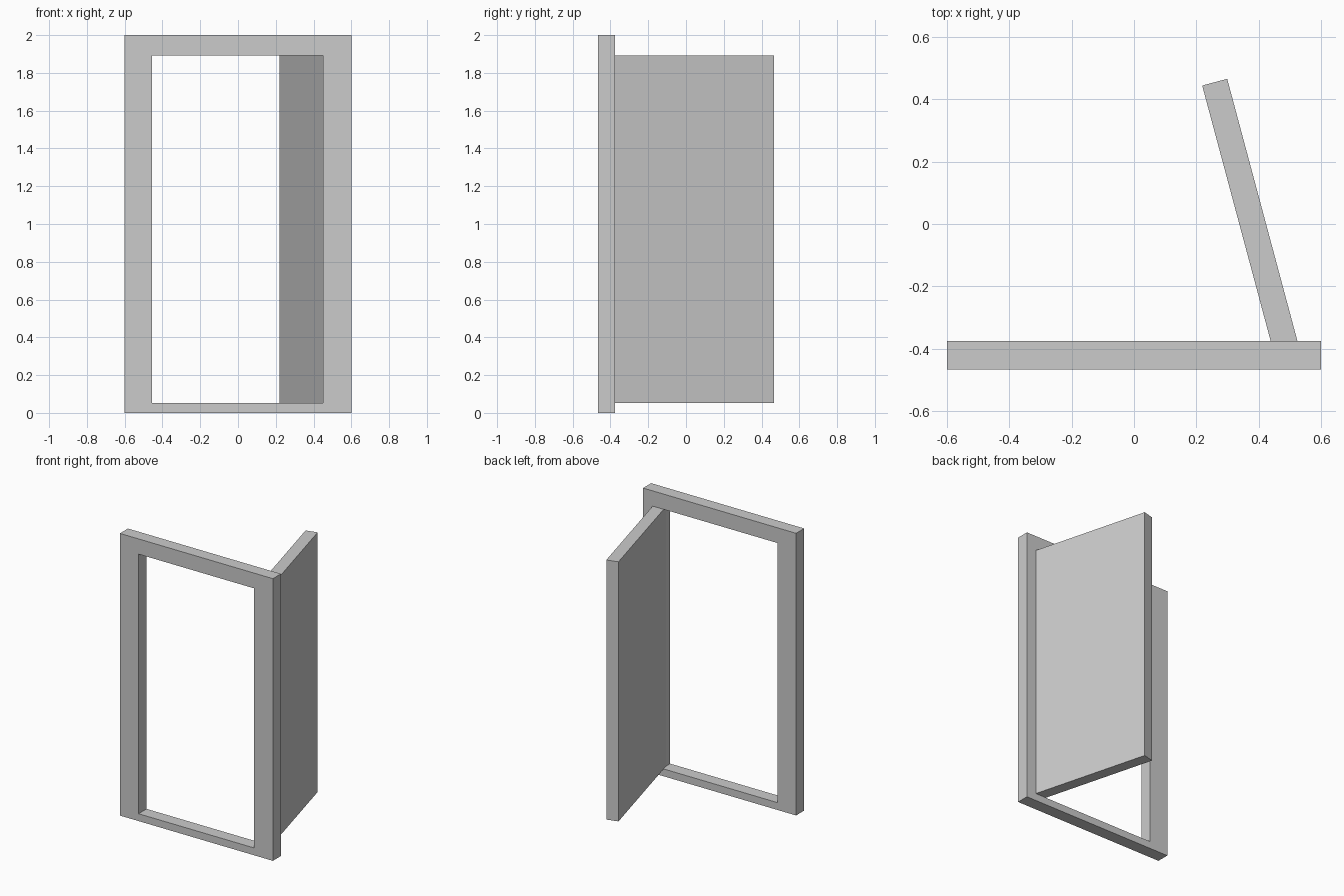
import bpy, bmesh
from math import radians
from mathutils import Matrix

if "Cube" in bpy.data.objects:
    bpy.data.objects.remove(bpy.data.objects["Cube"])


def finish(bm, name):
    bmesh.ops.recalc_face_normals(bm, faces=bm.faces)
    mesh = bpy.data.meshes.new(name)
    bm.to_mesh(mesh)
    bm.free()
    obj = bpy.data.objects.new(name, mesh)
    bpy.context.collection.objects.link(obj)
    return obj


def rectangle(bm, x0, x1, z0, z1, y):
    return [bm.verts.new((x, y, z)) for x, z in ((x0, z0), (x1, z0), (x1, z1), (x0, z1))]


FRONT, BACK = -0.466, -0.376
LEFT, RIGHT, SILL, HEAD = -0.454, 0.45, 0.052, 1.892

# Door frame: mitred ring extruded through its depth
bm = bmesh.new()
outer = rectangle(bm, -0.6, 0.6, 0, 2, FRONT)
inner = rectangle(bm, LEFT, RIGHT, SILL, HEAD, FRONT)
ring = [bm.faces.new((outer[i], outer[(i + 1) % 4], inner[(i + 1) % 4], inner[i])) for i in range(4)]
solid = bmesh.ops.extrude_face_region(bm, geom=ring, use_keep_orig=True)
moved = [g for g in solid["geom"] if isinstance(g, bmesh.types.BMVert)]
bmesh.ops.translate(bm, verts=moved, vec=(0, BACK - FRONT, 0))
finish(bm, "door_frame")

# Door panel: slab with its origin on the hinge edge, swung open 75 degrees
width, thick, height = 0.905, 0.083, HEAD - SILL
bm = bmesh.new()
bmesh.ops.create_cube(bm, size=1, matrix=Matrix.Translation((-width / 2, thick / 2, height / 2))
                      @ Matrix.Diagonal((width, thick, height, 1)))
door = finish(bm, "door_panel")
door.location = (0.453, -0.43, SILL)
door.rotation_euler.z = radians(-75)
